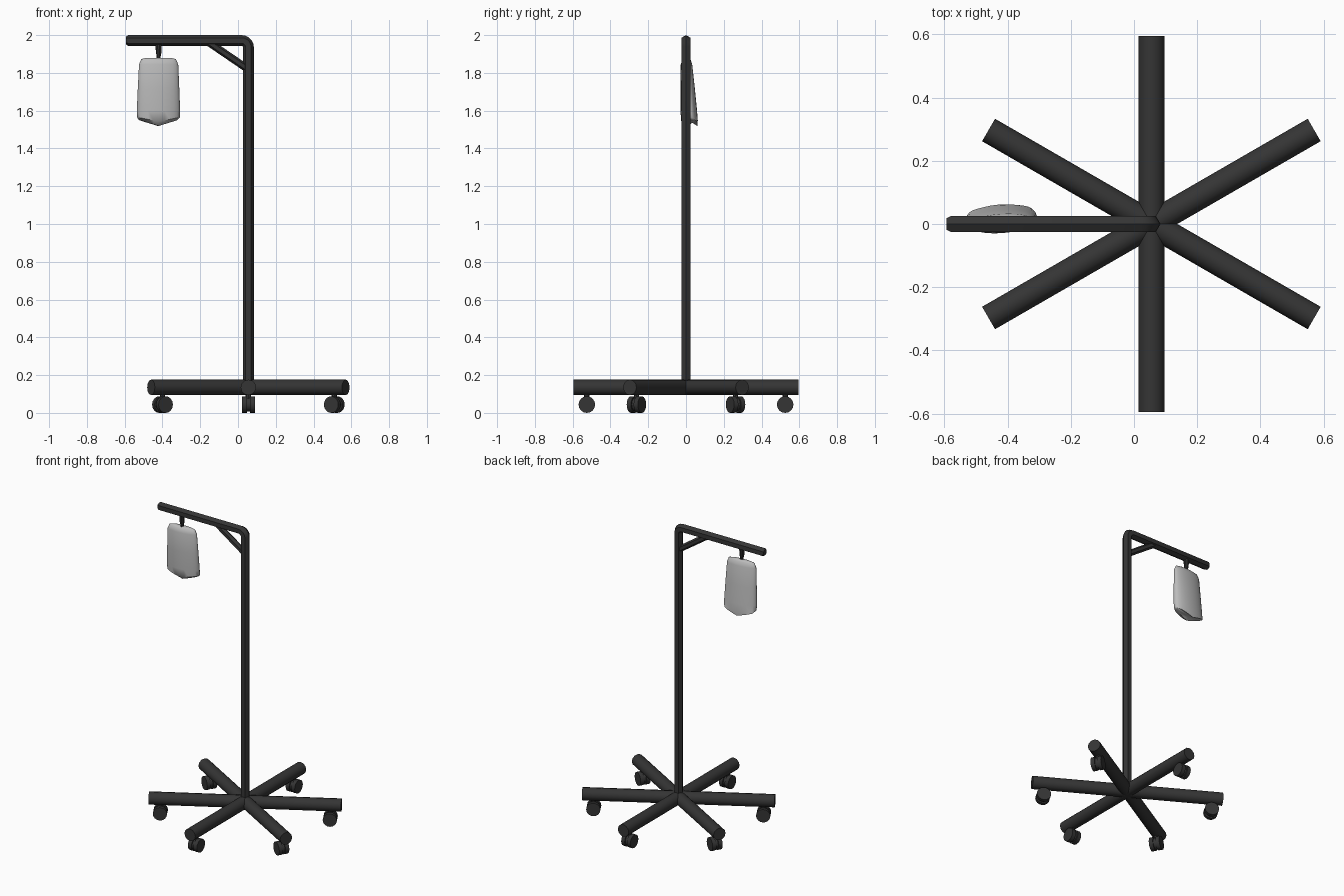
import bpy, bmesh, math
from mathutils import Vector, Matrix

if "Cube" in bpy.data.objects:
    bpy.data.objects.remove(bpy.data.objects["Cube"])

CX = 0.055  # pole position

def material(name, c):
    m = bpy.data.materials.new(name)
    m.diffuse_color = (c, c, c, 1)
    m.use_nodes = True
    m.node_tree.nodes["Principled BSDF"].inputs["Base Color"].default_value = m.diffuse_color
    return m

dark = material("dark_metal", 0.035)
pale = material("pale_bag", 0.5)

def finish(name, bm, mat, angle=35):
    bmesh.ops.recalc_face_normals(bm, faces=bm.faces)
    me = bpy.data.meshes.new(name)
    bm.to_mesh(me)
    bm.free()
    ob = bpy.data.objects.new(name, me)
    bpy.context.collection.objects.link(ob)
    me.materials.append(mat)
    bpy.ops.object.select_all(action='DESELECT')
    ob.select_set(True)
    bpy.context.view_layer.objects.active = ob
    bpy.ops.object.shade_smooth_by_angle(angle=math.radians(angle))
    return ob

def skin(bm, rings):
    """Join rings of vertices into a capped tube."""
    n = len(rings[0])
    for a, b in zip(rings, rings[1:]):
        for i in range(n):
            j = (i + 1) % n
            bm.faces.new((a[i], a[j], b[j], b[i]))
    bm.faces.new(rings[0])
    bm.faces.new(rings[-1])

def tube(name, path, sides, side_axis=(0, 1, 0), turn=0.0, angle=35):
    """Sweep a polygon along (x, y, z, radius) points lying in one plane."""
    bm = bmesh.new()
    pts = [Vector(p[:3]) for p in path]
    s = Vector(side_axis).normalized()
    rings = []
    for k, p in enumerate(pts):
        t = (pts[min(k + 1, len(pts) - 1)] - pts[max(k - 1, 0)]).normalized()
        n = s.cross(t)
        ring = []
        for i in range(sides):
            a = math.tau * i / sides + turn
            ring.append(bm.verts.new(p + path[k][3] * (math.cos(a) * n + math.sin(a) * s)))
        rings.append(ring)
    skin(bm, rings)
    return finish(name, bm, dark, angle)

# Pole with bent arm, hexagonal
R, B = 0.029, 0.035
path = [(CX, 0, 0.12, R)]
for i in range(6):
    a = math.pi / 2 * i / 5
    path.append((CX - B + B * math.cos(a), 0, 1.971 - B + B * math.sin(a), R))
path += [(-0.58, 0, 1.971, R), (-0.594, 0, 1.971, R * 0.7)]
tube("pole_and_arm", path, 6)

# Diagonal brace under the arm
tube("arm_brace", [(-0.16, 0, 1.965, 0.02), (0.06, 0, 1.815, 0.02)], 6)

# Bag hanger
tube("bag_hanger", [(-0.42, 0, 1.96, 0.017), (-0.42, 0, 1.91, 0.015),
                    (-0.42, 0, 1.89, 0.011), (-0.42, 0, 1.85, 0.01)], 10)

# Six legs (three crossing bars) with twin-wheel casters
for k in range(6):
    ang = math.radians(30 + 60 * k)
    d = Vector((math.cos(ang), math.sin(ang), 0))
    side = Vector((-d.y, d.x, 0))
    if k < 3:
        c = Vector((CX, 0, 0.135))
        tube(f"base_bar_{k + 1}", [(*(c - d * 0.595), 0.041), (*(c + d * 0.595), 0.041)], 12, side)
    w = Vector((CX, 0, 0.044)) + d * 0.525
    for tag, lo, hi, r in (("wheel_left", -0.034, -0.008, 0.044),
                           ("wheel_right", 0.008, 0.034, 0.044),
                           ("housing", -0.01, 0.01, 0.036)):
        tube(f"caster_{k + 1}_{tag}", [(*(w + side * lo), r), (*(w + side * hi), r)], 16, (0, 0, 1))
    tube(f"caster_{k + 1}_stem", [(*w, 0.014), (w.x, w.y, 0.12, 0.014)], 8)

# Hanging bag: flat front, back slanting outwards, bottom sagging to a point
bm = bmesh.new()
rings = []
# height, half width, front y, back y, sag
for z, hw, yf, yb, sag in [(1.880, 0.065, -0.008, 0.015, 0), (1.873, 0.092, -0.018, 0.023, 0),
                           (1.845, 0.104, -0.027, 0.032, 0), (1.72, 0.110, -0.029, 0.046, 0),
                           (1.60, 0.115, -0.029, 0.058, 0), (1.565, 0.114, -0.025, 0.062, 0.022),
                           (1.550, 0.102, 0.005, 0.060, 0.031)]:
    ring = []
    for i in range(24):
        a = math.tau * i / 24
        u, v = math.cos(a), math.sin(a)
        mid = 0.4 * yf + 0.6 * yb if z < 1.56 else (yf + yb) / 2
        y = mid + v * ((yb - mid) if v > 0 else (mid - yf))
        ring.append(bm.verts.new((hw * u, y, z - sag * (1 - abs(u)))))
    rings.append(ring)
skin(bm, rings)
# fan the bottom cap so the sagging rim stays clean
bmesh.ops.poke(bm, faces=[f for f in bm.faces if len(f.verts) > 4])
bmesh.ops.transform(bm, matrix=Matrix.Translation((-0.42, 0, 0)) @ Matrix.Rotation(math.radians(4), 4, 'Z'),
                    verts=bm.verts)
finish("hanging_bag", bm, pale, 50)
